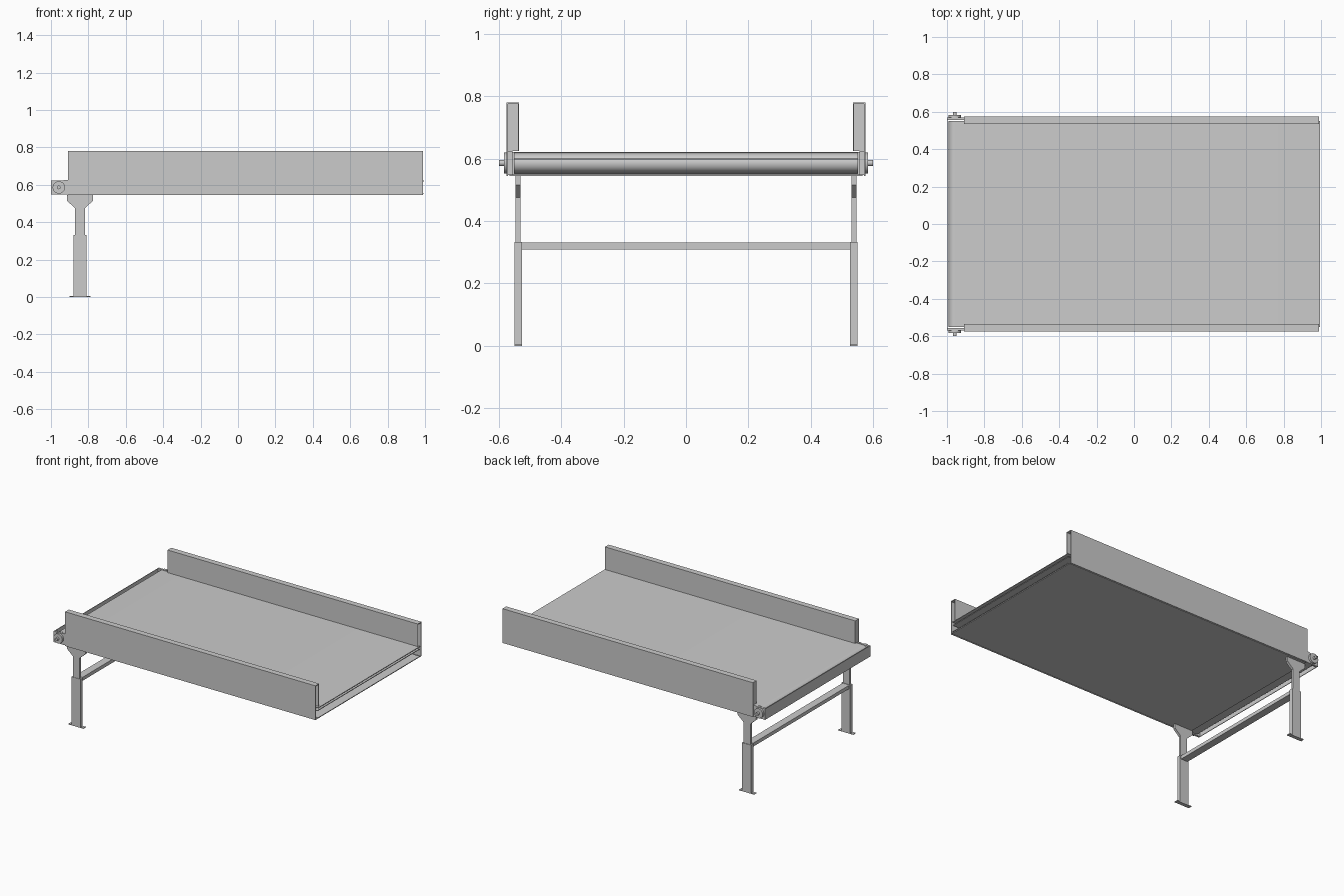
import bpy, bmesh, math
from mathutils import Vector

if "Cube" in bpy.data.objects:
    bpy.data.objects.remove(bpy.data.objects["Cube"])


def finish(bm, name):
    bmesh.ops.recalc_face_normals(bm, faces=bm.faces)
    me = bpy.data.meshes.new(name)
    bm.to_mesh(me)
    bm.free()
    ob = bpy.data.objects.new(name, me)
    bpy.context.collection.objects.link(ob)
    return ob


def prism(name, pts, y0, y1):
    """Extrude an (x, z) outline along y."""
    bm = bmesh.new()
    f = bm.faces.new([bm.verts.new((x, y0, z)) for x, z in pts])
    r = bmesh.ops.extrude_face_region(bm, geom=[f])
    vs = [g for g in r["geom"] if isinstance(g, bmesh.types.BMVert)]
    bmesh.ops.translate(bm, verts=vs, vec=(0, y1 - y0, 0))
    return finish(bm, name)


def box(name, x0, x1, y0, y1, z0, z1):
    return prism(name, [(x0, z0), (x1, z0), (x1, z1), (x0, z1)], y0, y1)


def smooth(ob):
    bpy.context.view_layer.objects.active = ob
    ob.select_set(True)
    bpy.ops.object.shade_smooth_by_angle(angle=math.radians(35))
    ob.select_set(False)


def mirrored(ob):
    m = ob.modifiers.new("other_side", "MIRROR")
    m.use_axis = (False, True, False)
    return ob


def cylinder(name, x, z, r, y0, y1, segs=32):
    pts = [(x + r * math.cos(2 * math.pi * i / segs), z + r * math.sin(2 * math.pi * i / segs))
           for i in range(segs)]
    ob = prism(name, pts, y0, y1)
    smooth(ob)
    return ob


CX, CZ = -0.955, 0.586  # roller axis

# Belt: thin loop around the end roller, open at the other end
def arc(r):
    return [(CX - r * math.sin(math.pi * i / 16), CZ + r * math.cos(math.pi * i / 16))
            for i in range(17)]

outer, inner = arc(0.036), arc(0.032)
belt = prism("belt", [(0.995, CZ + 0.036)] + outer + [(0.995, CZ - 0.036), (0.995, CZ - 0.032)]
             + inner[::-1] + [(0.995, CZ + 0.032)], -0.552, 0.552)
smooth(belt)
cylinder("end_roller", CX, CZ, 0.0315, -0.552, 0.552)

# Slider bed and bottom pan between the side frames
box("slider_bed", -0.90, 0.99, -0.552, 0.552, 0.597, 0.602)
box("bottom_pan", -0.91, 0.99, -0.565, 0.565, 0.545, 0.549)

# End guard across the roller
box("end_guard", -1.0, -0.996, -0.565, 0.565, 0.547, 0.622)

# Side guards: folded sheet, open at the far end
mirrored(box("side_guard_outer", -0.91, 0.99, 0.570, 0.575, 0.545, 0.78))
mirrored(box("side_guard_top", -0.91, 0.99, 0.539, 0.570, 0.775, 0.78))
mirrored(box("side_guard_inner", -0.91, 0.99, 0.535, 0.539, 0.625, 0.78))
mirrored(box("side_guard_end_cap", -0.91, -0.905, 0.539, 0.570, 0.625, 0.775))

# Roller bearing plates, bearings and shaft stubs
mirrored(prism("bearing_plate", [(-1.0, 0.547), (-0.88, 0.547), (-0.88, 0.625),
                                 (-0.93, 0.625), (-0.94, 0.622), (-1.0, 0.622)], 0.556, 0.570))
mirrored(cylinder("bearing", CX - 0.003, CZ, 0.033, 0.570, 0.584))
mirrored(cylinder("shaft_stub", CX - 0.003, CZ, 0.010, 0.584, 0.60, 20))

# Legs: foot plate, outer tube, inner post with flared head
LX = -0.845
mirrored(box("foot_plate", LX - 0.057, LX + 0.057, 0.525, 0.55, 0.0, 0.005))
mirrored(box("lower_leg", LX - 0.034, LX + 0.034, 0.525, 0.55, 0.005, 0.333))
half = [(0.026, 0.333), (0.026, 0.475), (0.07, 0.515), (0.07, 0.545)]
mirrored(prism("upper_leg", [(LX + x, z) for x, z in half]
               + [(LX - x, z) for x, z in half[::-1]], 0.530, 0.547))

# Cross brace between the legs
box("cross_brace", LX - 0.026, LX + 0.026, -0.526, 0.526, 0.308, 0.332)
